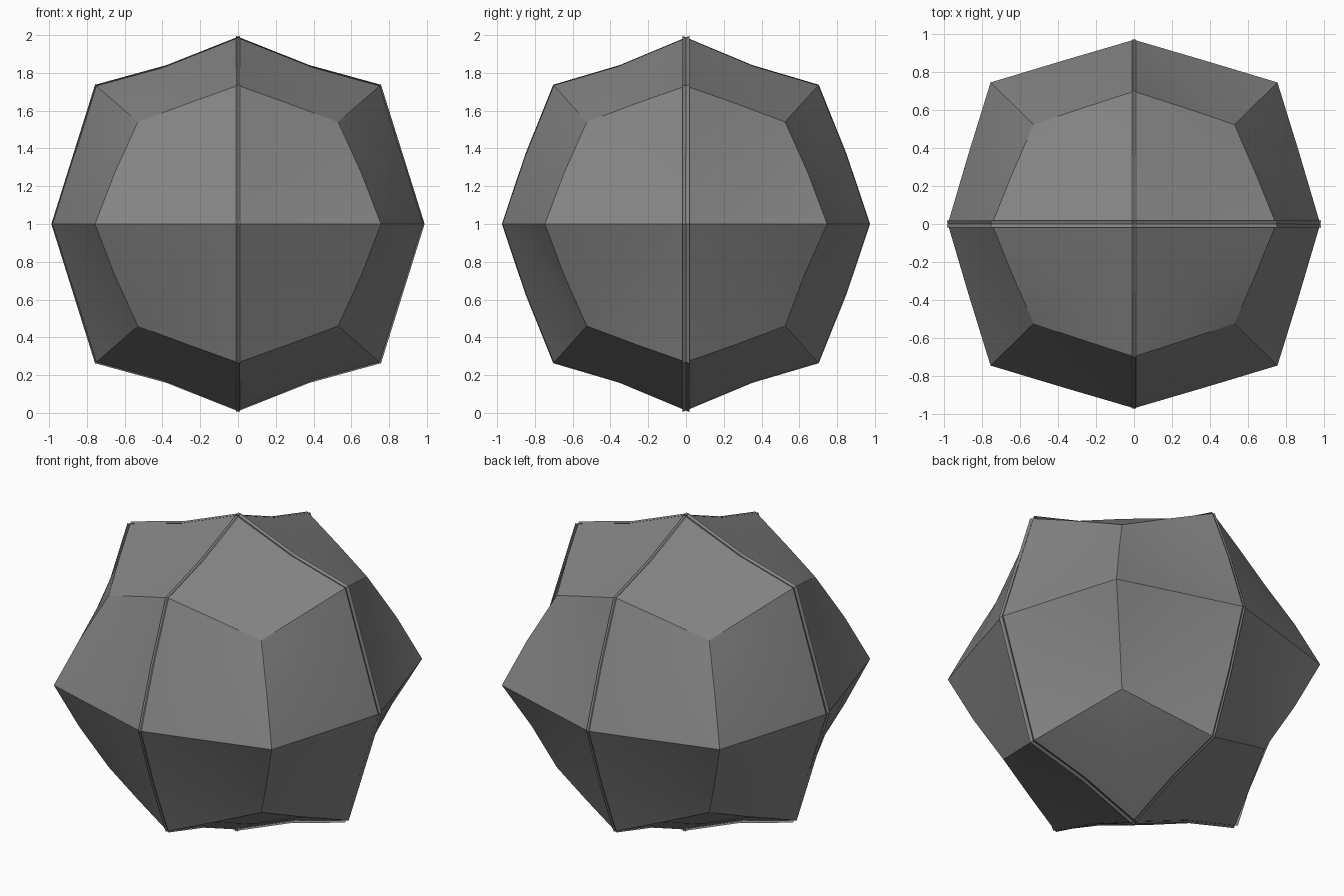
import bpy, bmesh
from mathutils import Vector

if "Cube" in bpy.data.objects:
    bpy.data.objects.remove(bpy.data.objects["Cube"])

grey = bpy.data.materials.new("rock grey")
grey.diffuse_color = (0.23, 0.23, 0.23, 1)
grey.use_nodes = True
grey.node_tree.nodes["Principled BSDF"].inputs["Base Color"].default_value = grey.diffuse_color

# key points of one octant: axis tips, edge middles, sunken corner
X, Y, Z = Vector((.988, 0, 0)), Vector((0, .975, 0)), Vector((0, 0, .995))
XY, XZ, YZ = Vector((.757, .747, 0)), Vector((.757, 0, .737)), Vector((0, .703, .737))
C = Vector((.53, .525, .54))
KITES = [(X, XY, C, XZ), (Y, YZ, C, XY), (Z, XZ, C, YZ)]


def shape(p, axis, i, j, sx, sy, sz):
    """Bulge or push in the middle vertices of each kite."""
    p = p.copy()
    if i == 1 and j == 1 and axis < 2:           # kite centres beside the equator
        depth = 0
        if sz < 0:
            depth = .04 if (sx > 0 or (axis == 1 and sy > 0)) else .015
        elif sx > 0 and sy > 0:
            depth = .03
        p[axis] -= depth
    if .2 < p.z < .4 and p.x > .6 and p.y > .6:  # upright ridges at the four corners
        k = .985 if (sx > 0 and sy > 0 and sz < 0) else 1.015
        p.x *= k
        p.y *= k
    if .2 < p.z < .45 and p.x < .01:             # ridge from front/back tip upward
        p.y += .012
    if .8 < p.z < .9 and min(p.x, p.y) < .01:    # ridges beside the poles
        p.z -= .025
    return p


def quarter(name, sx, sy):
    bm = bmesh.new()
    for sz in (1, -1):
        for axis, (a, b, c, d) in enumerate(KITES):
            grid = []
            for i in range(3):
                row = []
                for j in range(3):
                    u, v = i / 2, j / 2
                    p = a.lerp(b, u).lerp(d.lerp(c, u), v)
                    p = shape(p, axis, i, j, sx, sy, sz)
                    # neighbouring quarters overlap slightly along the seams
                    if p.x < .001:
                        p.x = -.01
                    if p.y < .001:
                        p.y = -.018
                    row.append(bm.verts.new((p.x * sx, p.y * sy, 1 + p.z * sz)))
                grid.append(row)
            for i in range(2):
                for j in range(2):
                    bm.faces.new((grid[i][j], grid[i + 1][j],
                                  grid[i + 1][j + 1], grid[i][j + 1]))
    bmesh.ops.remove_doubles(bm, verts=bm.verts, dist=.001)
    # orient the faces outward
    bm.normal_update()
    for f in bm.faces:
        if f.normal.dot(f.calc_center_median() - Vector((0, 0, 1))) < 0:
            f.normal_flip()
    me = bpy.data.meshes.new(name)
    bm.to_mesh(me)
    bm.free()
    me.materials.append(grey)
    ob = bpy.data.objects.new(name, me)
    bpy.context.collection.objects.link(ob)
    bpy.ops.object.select_all(action='DESELECT')
    ob.select_set(True)
    bpy.context.view_layer.objects.active = ob
    bpy.ops.object.shade_smooth_by_angle(angle=.3)


# four quarter shells of the boulder
for name, sx, sy in (("rock_front_right", 1, -1), ("rock_front_left", -1, -1),
                     ("rock_back_right", 1, 1), ("rock_back_left", -1, 1)):
    quarter(name, sx, sy)
